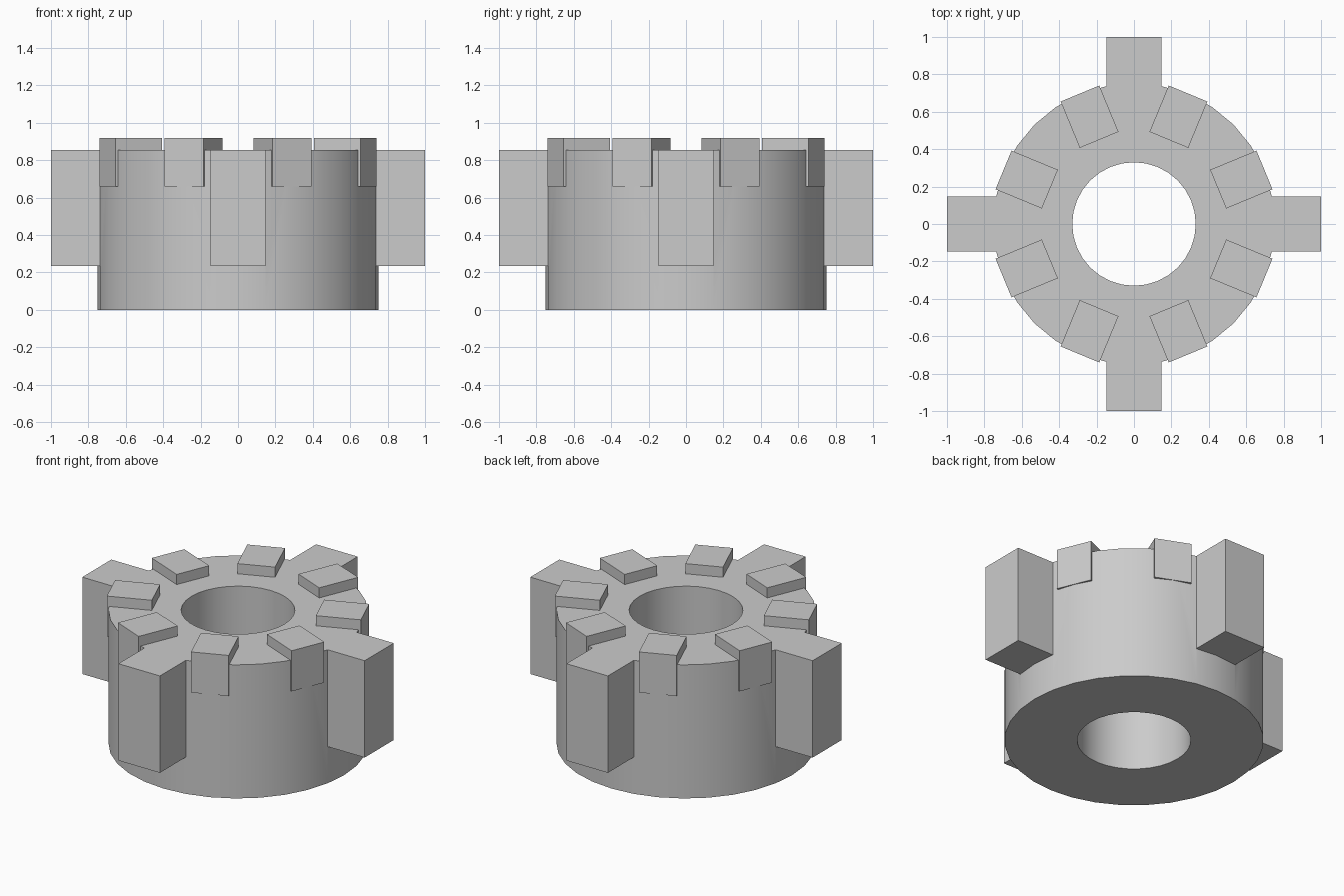
import bpy, bmesh, math
from mathutils import Matrix, Vector

cube = bpy.data.objects.get("Cube")
if cube:
    bpy.data.objects.remove(cube, do_unlink=True)

metal = bpy.data.materials.new("plain_grey")
metal.use_nodes = True
grey = (0.6, 0.6, 0.6, 1)
metal.diffuse_color = grey
metal.node_tree.nodes["Principled BSDF"].inputs["Base Color"].default_value = grey

TOP = 0.855


def finish(name, bm):
    bmesh.ops.recalc_face_normals(bm, faces=bm.faces)
    mesh = bpy.data.meshes.new(name)
    bm.to_mesh(mesh)
    bm.free()
    mesh.materials.append(metal)
    obj = bpy.data.objects.new(name, mesh)
    bpy.context.collection.objects.link(obj)
    return obj


def radial_block(name, angle, inner, outer, half_width, bottom, top):
    """Box pointing outward from the axis at the given angle."""
    bm = bmesh.new()
    bmesh.ops.create_cube(bm, size=1)
    size = Vector((outer - inner, 2 * half_width, top - bottom, 1))
    centre = Vector(((inner + outer) / 2, 0, (bottom + top) / 2))
    bm.transform(Matrix.Rotation(angle, 4, 'Z')
                 @ Matrix.Translation(centre) @ Matrix.Diagonal(size))
    return finish(name, bm)


# Ring body: a rectangular section spun around the axis
def ring(name, inner, outer, height, segments):
    bm = bmesh.new()
    loops = []
    for radius, z in ((inner, 0), (outer, 0), (outer, height), (inner, height)):
        loops.append([bm.verts.new((radius * math.cos(a), radius * math.sin(a), z))
                      for a in (math.tau * i / segments for i in range(segments))])
    for a, b in zip(loops, loops[1:] + loops[:1]):
        for i in range(segments):
            j = (i + 1) % segments
            bm.faces.new((a[i], a[j], b[j], b[i]))
    return finish(name, bm)


body = ring("ring_body", 0.33, 0.752, TOP, 32)

# Four large side lugs, fused with the body
for i in range(4):
    lug = radial_block("side_lug", i * math.pi / 2, 0.6, 1.0, 0.147, 0.235, TOP)
    union = body.modifiers.new("fuse_lug", 'BOOLEAN')
    union.operation = 'UNION'
    union.solver = 'EXACT'
    union.object = lug
    bpy.context.view_layer.objects.active = body
    bpy.ops.object.modifier_apply(modifier=union.name)
    bpy.data.objects.remove(lug, do_unlink=True)

bpy.ops.object.select_all(action='DESELECT')
body.select_set(True)
bpy.context.view_layer.objects.active = body
bpy.ops.object.shade_smooth_by_angle(angle=math.radians(30))

# Eight teeth standing above the rim
for i in range(8):
    radial_block(f"top_tooth_{i + 1}", (i + 0.5) * math.pi / 4,
                 0.487, 0.755, 0.112, 0.66, 0.92)
